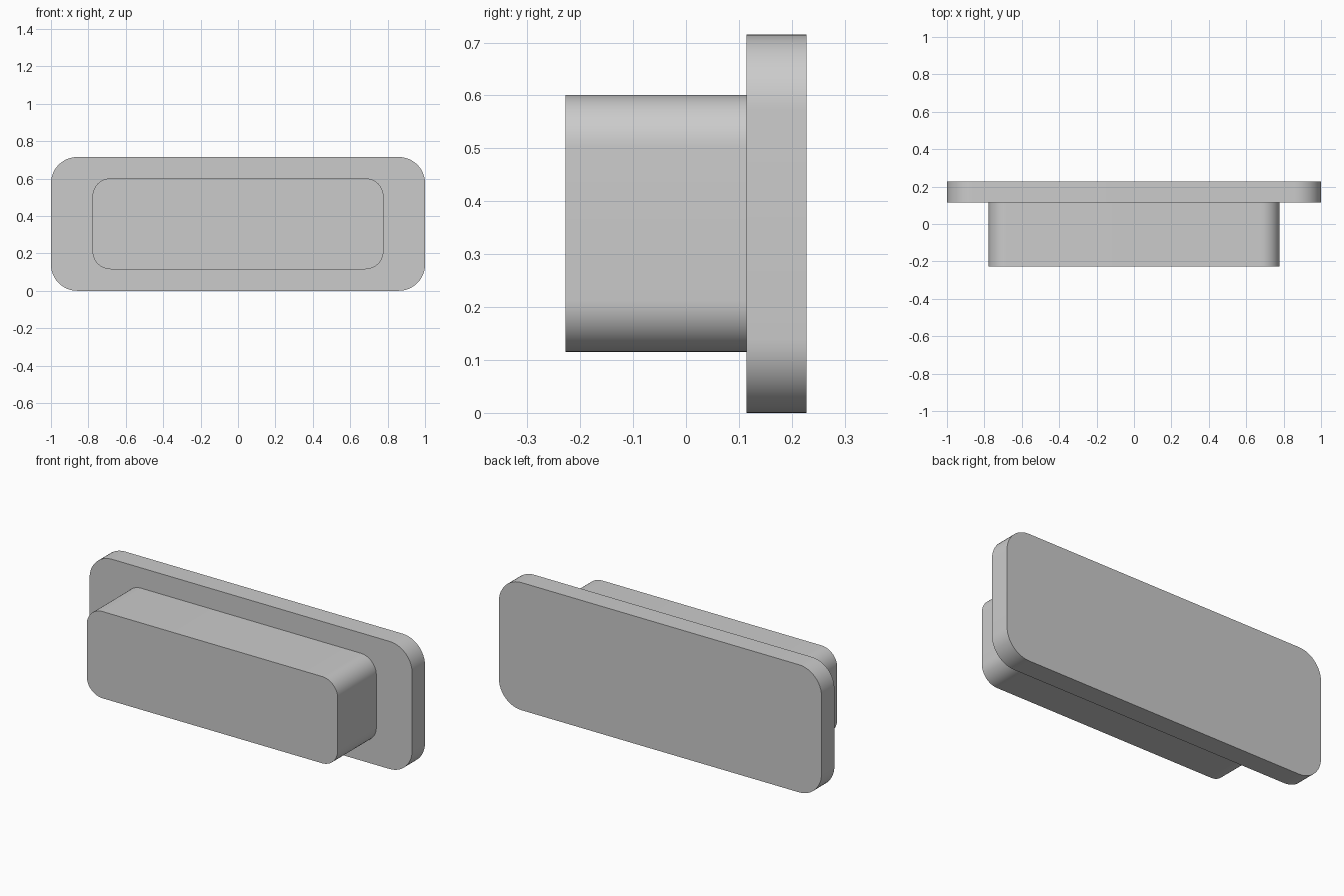
import bpy
import bmesh
from math import cos, sin, pi

cube = bpy.data.objects.get("Cube")
if cube:
    bpy.data.objects.remove(cube, do_unlink=True)

GREY = (0.6, 0.6, 0.6, 1)
grey = bpy.data.materials.new("plain grey")
grey.use_nodes = True
grey.diffuse_color = GREY
grey.node_tree.nodes["Principled BSDF"].inputs["Base Color"].default_value = GREY


def rounded_slab(name, half_width, z_low, z_high, y_front, y_back, radius, steps=12):
    """Rounded rectangle in the XZ plane, extruded along Y."""
    corners = [(1, 1), (-1, 1), (-1, -1), (1, -1)]
    mid, half_height = (z_low + z_high) / 2, (z_high - z_low) / 2
    bm = bmesh.new()
    verts = []
    for i, (sx, sz) in enumerate(corners):
        for k in range(steps + 1):
            a = (i + k / steps) * pi / 2
            verts.append(bm.verts.new((sx * (half_width - radius) + radius * cos(a), y_front,
                                       mid + sz * (half_height - radius) + radius * sin(a))))
    face = bm.faces.new(verts)
    result = bmesh.ops.extrude_face_region(bm, geom=[face], use_keep_orig=True)
    moved = [g for g in result["geom"] if isinstance(g, bmesh.types.BMVert)]
    bmesh.ops.translate(bm, verts=moved, vec=(0, y_back - y_front, 0))
    bmesh.ops.recalc_face_normals(bm, faces=bm.faces)
    mesh = bpy.data.meshes.new(name)
    bm.to_mesh(mesh)
    bm.free()
    mesh.materials.append(grey)
    obj = bpy.data.objects.new(name, mesh)
    bpy.context.collection.objects.link(obj)
    # Smooth corners with sharp rims
    bpy.ops.object.select_all(action="DESELECT")
    obj.select_set(True)
    bpy.context.view_layer.objects.active = obj
    bpy.ops.object.shade_smooth_by_angle(angle=pi / 6)
    return obj


# Wide plate at the back, narrower block in front of it
rounded_slab("back_plate", 1.0, 0.0, 0.715, 0.114, 0.228, 0.14)
rounded_slab("front_block", 0.778, 0.115, 0.601, -0.228, 0.114, 0.097)
